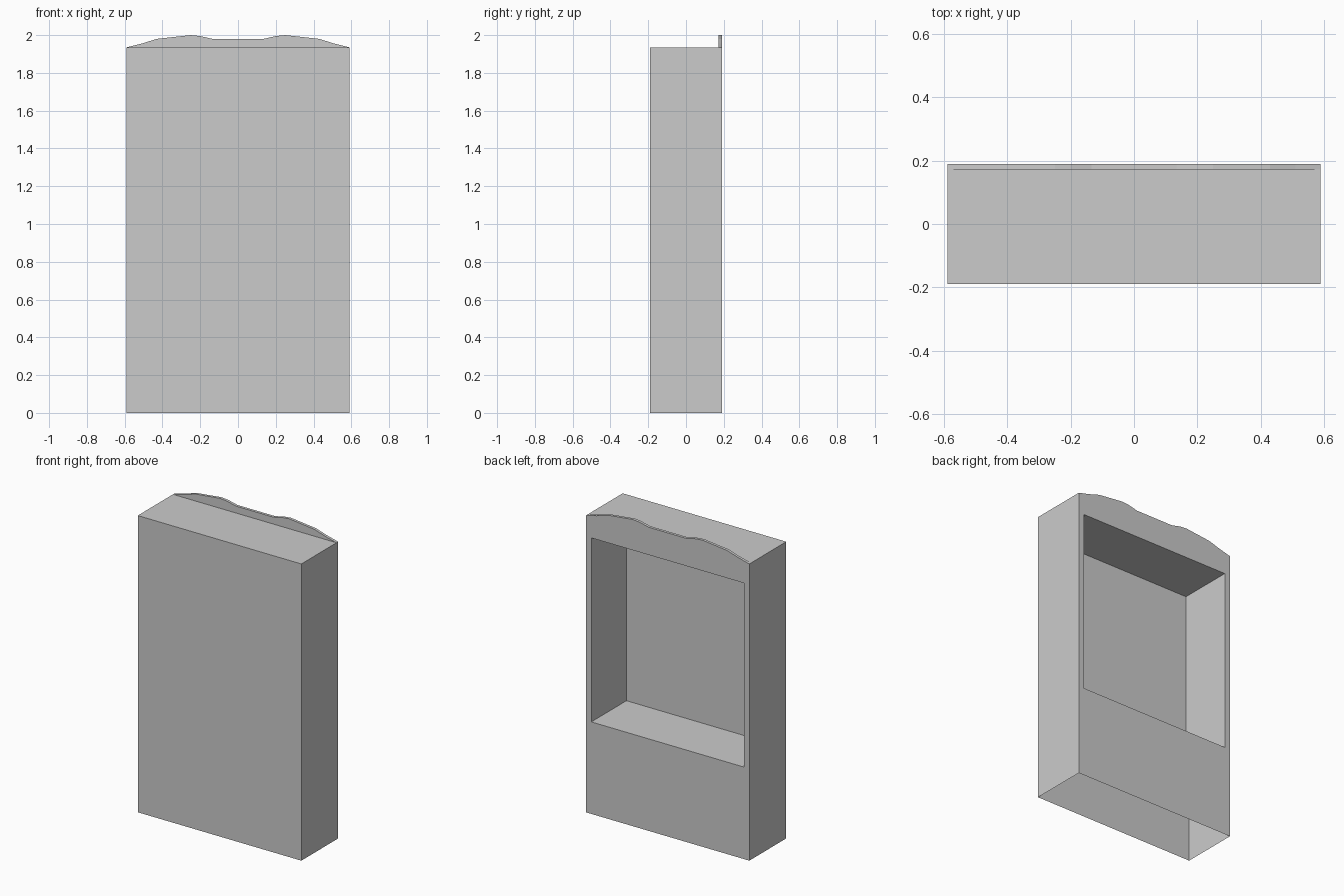
import bpy, bmesh

if "Cube" in bpy.data.objects:
    bpy.data.objects.remove(bpy.data.objects["Cube"])

W, D, H = 0.59, 0.19, 1.935      # half width, half depth, cabinet height


def make_object(name, bm):
    mesh = bpy.data.meshes.new(name)
    bm.to_mesh(mesh)
    bm.free()
    obj = bpy.data.objects.new(name, mesh)
    bpy.context.collection.objects.link(obj)
    return obj


# Cabinet: thin shell with an open bottom and a deep recess in the back
bm = bmesh.new()
bmesh.ops.create_cube(bm, size=1)
for v in bm.verts:
    v.co = (v.co.x * 2 * W, v.co.y * 2 * D, (v.co.z + 0.5) * H)
bm.normal_update()
bottom = [f for f in bm.faces if f.normal.z < -0.9]
bmesh.ops.delete(bm, geom=bottom, context='FACES_ONLY')
back = next(f for f in bm.faces if f.normal.y > 0.9)
bmesh.ops.inset_individual(bm, faces=[back], thickness=0.04)
for v in back.verts:
    v.co.x = 0.55 if v.co.x > 0 else -0.55
    v.co.z = 1.80 if v.co.z > 1 else 0.60
panel = bmesh.ops.extrude_discrete_faces(bm, faces=[back])["faces"][0]
for v in panel.verts:
    v.co.y = -0.172
bm.normal_update()
make_object("cabinet", bm)

# Crest: wavy board standing along the back of the top, mirrored profile
half = [(W, H), (0.51, 1.955), (0.43, 1.98), (0.25, 2.0), (0.20, 1.995), (0.135, 1.98)]
profile = half + [(-x, z) for x, z in reversed(half)]
bm = bmesh.new()
face = bm.faces.new([bm.verts.new((x, 0.172, z)) for x, z in profile])
ext = bmesh.ops.extrude_face_region(bm, geom=[face])["geom"]
for v in ext:
    if isinstance(v, bmesh.types.BMVert):
        v.co.y = D
bmesh.ops.recalc_face_normals(bm, faces=bm.faces)
make_object("crest", bm)
